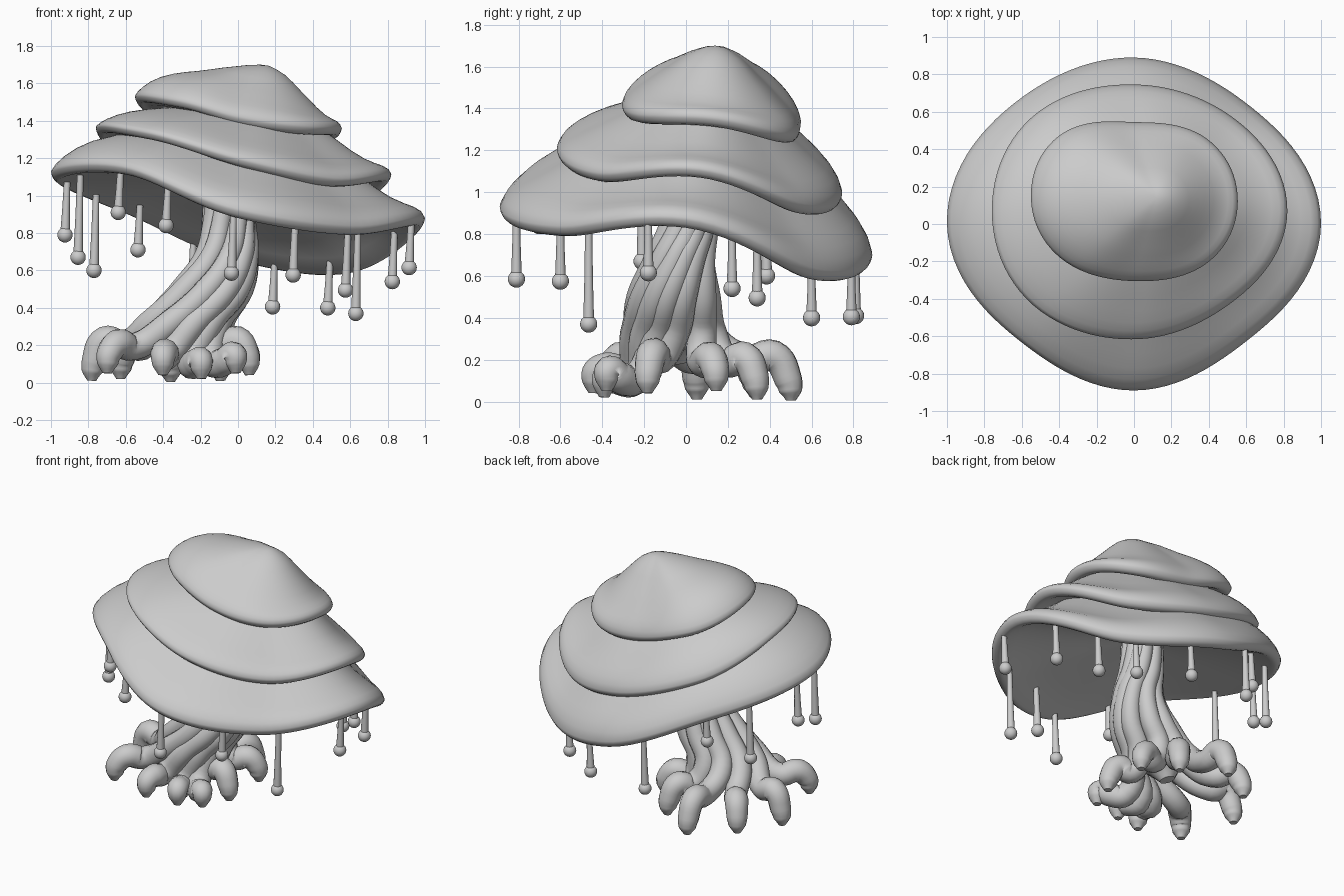
import bpy, bmesh, math
from mathutils import Vector

if "Cube" in bpy.data.objects:
    bpy.data.objects.remove(bpy.data.objects["Cube"])


def loop_value(vals, a):
    # smooth periodic interpolation through evenly spaced values
    n = len(vals)
    u = (a / math.tau * n) % n
    i = int(u)
    t = u - i
    p0, p1, p2, p3 = (vals[(i + k) % n] for k in (-1, 0, 1, 2))
    return 0.5 * (2 * p1 + (p2 - p0) * t + (2 * p0 - 5 * p1 + 4 * p2 - p3) * t * t
                  + (3 * p1 - p0 - 3 * p2 + p3) * t ** 3)


def outline_radius(radii, a):
    # ellipse through the main extents, scaled by smoothly varying ratios
    ex, ey = (radii[0] + radii[4]) / 2, (radii[2] + radii[6]) / 2

    def ell(b):
        return ex * ey / math.hypot(ey * math.cos(b), ex * math.sin(b))
    return ell(a) * loop_value([r / ell(i * math.pi / 4) for i, r in enumerate(radii)], a)


PROFILE = [(0, 1), (.1, .985), (.2, .93), (.3, .86), (.4, .76), (.5, .65), (.6, .55), (.7, .44),
           (.8, .33), (.88, .24), (.94, .16), (.98, .08), (1, 0)]
SEG = 96


def make_cap(name, centre, apex, radii, lips, lip, under_z):
    c, apex = Vector(centre), Vector(apex)
    rings = []

    def rim(a):
        r = outline_radius(radii, a)
        return c.x + r * math.cos(a), c.y + r * math.sin(a), loop_value(lips, a)

    angles = [math.tau * i / SEG for i in range(SEG)]
    # upper surface
    for t, f in PROFILE[1:]:
        ring = []
        for a in angles:
            x, y, z = rim(a)
            z += lip
            lean = math.cos(a) * abs(math.cos(a))
            g = f - (.13 if lean > 0 else .27) * lean * math.sin(math.pi * t ** 2.5)
            ring.append((apex.x + (x - apex.x) * t, apex.y + (y - apex.y) * t, z + (apex.z - z) * g))
        rings.append(ring)
    # rolled lip and underside
    for inset, drop in ((.003, .3), (.012, .65), (.027, .92), (.045, 1), (.065, .93)):
        ring = []
        for a in angles:
            x, y, z = rim(a)
            ring.append((x - inset * math.cos(a), y - inset * math.sin(a), z + lip * (1 - drop)))
        rings.append(ring)
    for t in (.85, .6, .35, .12):
        ring = []
        for a in angles:
            x, y, z = rim(a)
            k = t ** 1.2
            ring.append((c.x + (x - c.x) * t, c.y + (y - c.y) * t, (z + .005) * k + under_z * (1 - k)))
        rings.append(ring)
    bm = bmesh.new()
    top = bm.verts.new(apex)
    vr = [[bm.verts.new(p) for p in ring] for ring in rings]
    bot = bm.verts.new((c.x, c.y, under_z))
    for i in range(SEG):
        j = (i + 1) % SEG
        bm.faces.new((top, vr[0][i], vr[0][j]))
        bm.faces.new((bot, vr[-1][j], vr[-1][i]))
        for r0, r1 in zip(vr, vr[1:]):
            bm.faces.new((r0[i], r1[i], r1[j], r0[j]))
    me = bpy.data.meshes.new(name)
    bm.to_mesh(me)
    bm.free()
    me.shade_smooth()
    bpy.context.collection.objects.link(bpy.data.objects.new(name, me))


def make_tube(name, pts, radii, res=6):
    cu = bpy.data.curves.new(name, 'CURVE')
    cu.dimensions = '3D'
    cu.bevel_depth = 1
    cu.bevel_resolution = 4
    cu.resolution_u = res
    cu.use_fill_caps = True
    sp = cu.splines.new('BEZIER')
    sp.bezier_points.add(len(pts) - 1)
    for bp, p, r in zip(sp.bezier_points, pts, radii):
        bp.co = p
        bp.radius = r
        bp.handle_left_type = bp.handle_right_type = 'AUTO'
    bpy.context.collection.objects.link(bpy.data.objects.new(name, cu))


# three stacked caps (values every 45 degrees, starting at +x)
LOW_R = [1.0, .885, .89, .91, 1.0, .875, .89, .87]
LOW_Z = [.83, .585, .65, .91, 1.08, 1.11, .88, .79]
UNDER = 1.06
make_cap("lower_cap", (0, 0, 0), (.1, .1, 1.4), LOW_R, LOW_Z, .05, UNDER)
make_cap("middle_cap", (.03, .065, 0), (.12, .12, 1.5), [.79, .71, .68, .76, .79, .75, .68, .69],
         [1.07, .9, .94, 1.11, 1.32, 1.3, 1.15, 1.05], .045, 1.2)
make_cap("top_cap", (0, .12, 0), (.12, .14, 1.7), [.555, .505, .425, .525, .55, .48, .425, .5],
         [1.315, 1.24, 1.26, 1.37, 1.49, 1.47, 1.38, 1.33], .045, 1.4)

# twisted stem strands that curl out into roots: tip x, y, z and arch height
roots = [(.05, -.18, .09, .27), (-.02, -.37, .1, .14), (-.2, -.38, .07, .13),
         (-.4, -.43, .09, .19), (-.69, -.36, .1, .25), (-.77, .05, .06, .27), (-.62, .32, .07, .25),
         (-.36, .49, .05, .26), (-.1, .33, .06, .25), (.05, .14, .1, .25)]
levels = [(-.05, .02, 1.15, .085, 95), (-.05, .01, .85, .095, 75), (-.06, -.03, .68, .115, 55),
          (-.14, -.06, .5, .16, 38), (-.28, -.06, .32, .19, 22)]
for i, (x, y, z, arch) in enumerate(roots):
    a = math.atan2(y + .03, x + .34)
    pts = [(cx + r * math.cos(a + math.radians(tw)), cy + r * math.sin(a + math.radians(tw)), h)
           for cx, cy, h, r, tw in levels]
    bx, by = -.34, -.03
    for k, h in ((.64, arch * .76), (.86, arch * .84)):
        pts.append((bx + (x - bx) * k, by + (y - by) * k, h))
    pts.append((x, y, z + .05))
    pts.append((x + .01 * math.cos(a), y + .01 * math.sin(a), z))
    pts.append((x + .012 * math.cos(a), y + .012 * math.sin(a), max(z - .05, .005)))
    make_tube(f"root_{i + 1}", pts, [.048, .053, .058, .066, .072, .074, .076, .067, .056, .024])
make_tube("stem_core", [(-.05, .02, 1.1), (-.06, -.03, .7), (-.14, -.06, .5), (-.28, -.05, .3),
                        (-.31, -.04, .19)], [.06, .08, .11, .14, .05])

# hanging drops: x, y, bead height
drops = [(-.925, .08, .79), (-.855, -.21, .67), (-.77, .385, .6), (-.64, -.5, .91), (-.535, .53, .71),
         (-.385, -.7, .84), (-.25, .81, .41), (-.035, -.81, .585), (.185, .79, .405), (.295, -.6, .575),
         (.48, .6, .4), (.575, .34, .495), (.63, -.465, .37), (.825, .22, .54), (.915, -.18, .615)]
for i, (x, y, z) in enumerate(drops):
    a = math.atan2(y, x)
    k = min(1, math.hypot(x, y) / outline_radius(LOW_R, a)) ** 1.2
    top = loop_value(LOW_Z, a) * k + UNDER * (1 - k) + .02
    make_tube(f"drop_stem_{i + 1}", [(x + .012, y, top), (x + .006, y, (top + z) / 2), (x, y, z)],
              [.017, .02, .026], 3)
    bpy.ops.mesh.primitive_uv_sphere_add(segments=20, ring_count=12, radius=.041, location=(x, y, z))
    bead = bpy.context.object
    bead.name = f"drop_bead_{i + 1}"
    bead.data.shade_smooth()
